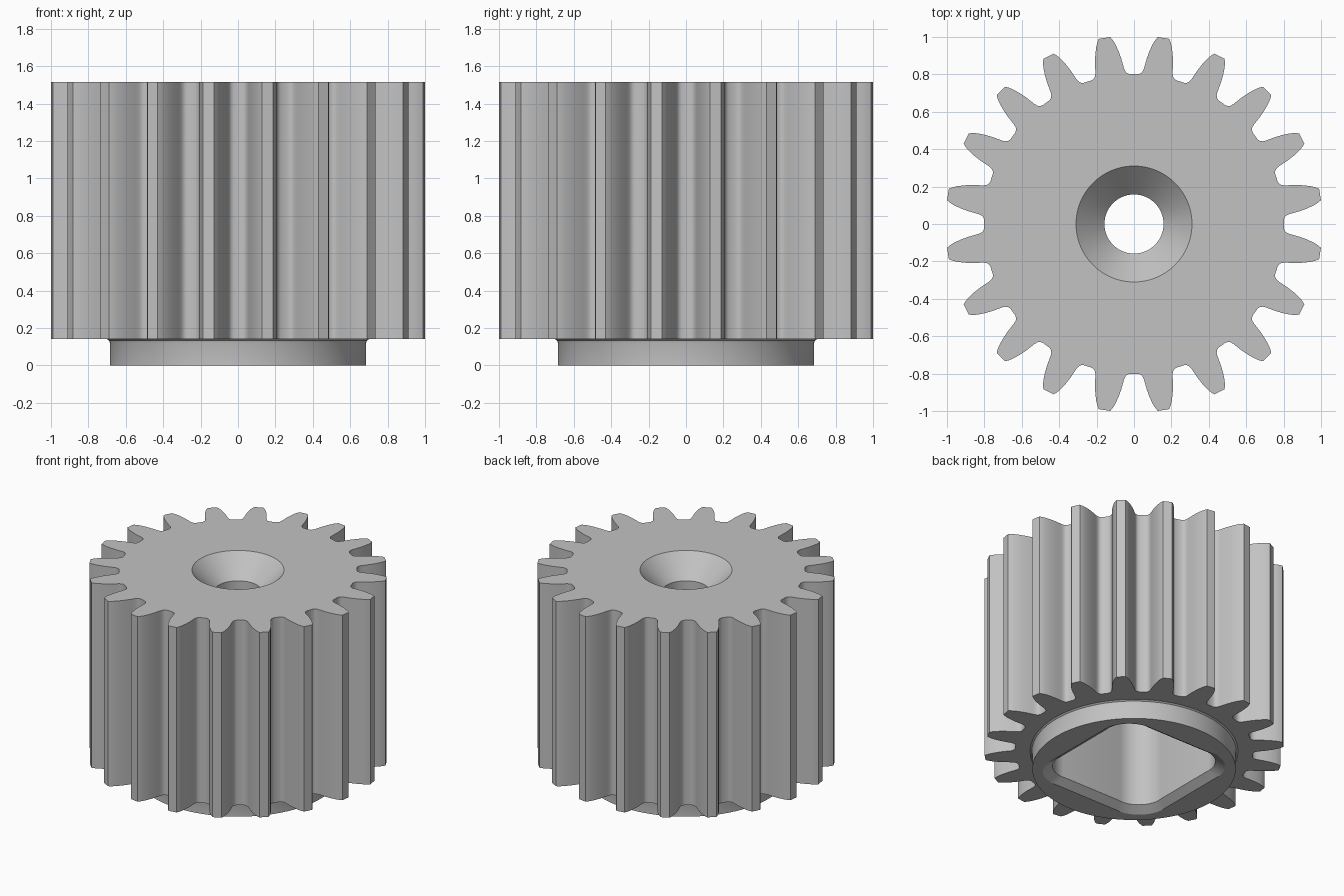
import bpy, bmesh
from math import sin, cos, pi, radians, atan2, hypot

cube = bpy.data.objects.get("Cube")
if cube:
    bpy.data.objects.remove(cube, do_unlink=True)

TEETH, TOP, HUB_TOP = 20, 1.515, 0.14

steel = bpy.data.materials.new("light_grey")
steel.use_nodes = True
grey = (0.54, 0.54, 0.54, 1)
steel.diffuse_color = grey
steel.node_tree.nodes["Principled BSDF"].inputs["Base Color"].default_value = grey


def loft(name, rings):
    """Closed solid through (outline, z) rings of equal point count."""
    bm = bmesh.new()
    loops = [[bm.verts.new((x, y, z)) for x, y in pts] for pts, z in rings]
    for a, b in zip(loops, loops[1:]):
        for i in range(len(a)):
            j = (i + 1) % len(a)
            bm.faces.new((a[i], a[j], b[j], b[i]))
    bm.faces.new(loops[0][::-1])
    bm.faces.new(loops[-1])
    bmesh.ops.recalc_face_normals(bm, faces=bm.faces[:])
    mesh = bpy.data.meshes.new(name)
    bm.to_mesh(mesh)
    bm.free()
    mesh.materials.append(steel)
    ob = bpy.data.objects.new(name, mesh)
    bpy.context.collection.objects.link(ob)
    return ob


def circle(r, n=96):
    return [(r * cos(2 * pi * i / n), r * sin(2 * pi * i / n)) for i in range(n)]


def combine(target, other, operation):
    """Apply a boolean and remove the helper solid."""
    mod = target.modifiers.new("combine", 'BOOLEAN')
    mod.object, mod.operation, mod.solver = other, operation, 'EXACT'
    bpy.context.view_layer.objects.active = target
    bpy.ops.object.modifier_apply(modifier=mod.name)
    bpy.data.objects.remove(other, do_unlink=True)


# Toothed body: half a tooth as (radius, half angle), mirrored and repeated
half = [(1.0075, 1.75), (0.99, 2.4), (0.97, 3.0), (0.93, 3.85), (0.89, 4.55),
        (0.85, 5.1), (0.83, 5.4), (0.815, 5.85), (0.806, 6.5), (0.801, 7.4)]
tooth = [(r, -a) for r, a in reversed(half)] + half
outline = []
for k in range(TEETH):
    for r, a in tooth:
        t = radians((k + 0.5) * 360 / TEETH + a)
        outline.append((r * cos(t), r * sin(t)))
gear = loft("gear", [(outline, HUB_TOP), (outline, TOP)])

# Round hub underneath with a small fillet into the gear
hub = loft("hub", [(circle(0.685), 0), (circle(0.685), 0.12), (circle(0.689), 0.132),
                   (circle(0.70), HUB_TOP), (circle(0.70), 0.3)])
combine(gear, hub, 'UNION')

# Square socket with four rounded lobes and a chamfered mouth
WALL, SIDE, LOBE_R, LOBE_C = 0.44, 0.232, 0.182, 0.368


def socket(grow):
    c = LOBE_C / 2 ** 0.5
    start = atan2(SIDE - c, WALL - c)
    pts = []
    for q in range(4):
        for i in range(17):
            a = start + (pi / 2 - 2 * start) * i / 16
            x, y = c + LOBE_R * cos(a), c + LOBE_R * sin(a)
            s = 1 + grow / hypot(x, y)
            turn = q * pi / 2
            pts.append((s * (x * cos(turn) - y * sin(turn)),
                        s * (x * sin(turn) + y * cos(turn))))
    return pts


cavity = loft("socket_cutter", [(socket(0.065), -0.05), (socket(0.065), 0),
                                (socket(0), 0.04), (socket(0), 1.22)])
combine(gear, cavity, 'DIFFERENCE')

# Countersunk screw hole in the top
screw = loft("screw_cutter", [(circle(0.158), 1.0), (circle(0.158), TOP - 0.155),
                              (circle(0.31), TOP), (circle(0.31), TOP + 0.1)])
combine(gear, screw, 'DIFFERENCE')

# Smooth curved walls, crisp edges
bpy.ops.object.select_all(action='DESELECT')
gear.select_set(True)
bpy.context.view_layer.objects.active = gear
bpy.ops.object.shade_smooth_by_angle(angle=radians(25))
